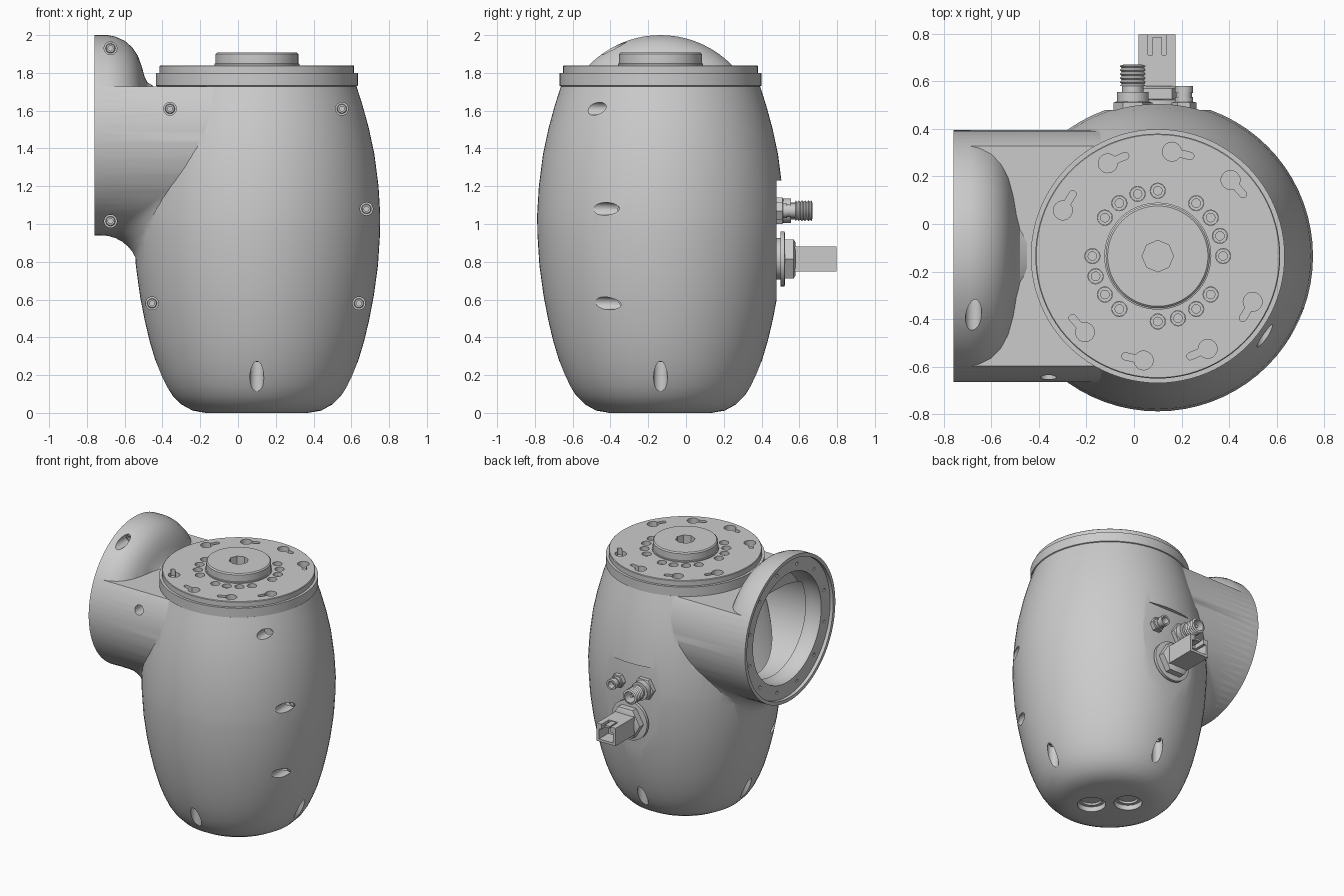
import bpy, bmesh, math
from mathutils import Vector

if "Cube" in bpy.data.objects:
    bpy.data.objects.remove(bpy.data.objects["Cube"])

CX, CY = 0.1, -0.135          # barrel axis
AZ, AR = 1.47, 0.53           # side port axis height and radius
SHELF = 1.73                  # top of the barrel


def make(name, bm, loc=(0, 0, 0), axis=(0, 0, 1)):
    bmesh.ops.recalc_face_normals(bm, faces=bm.faces)
    me = bpy.data.meshes.new(name)
    rot = Vector((0, 0, 1)).rotation_difference(Vector(axis)).to_matrix().to_4x4()
    rot.translation = Vector(loc)
    bm.transform(rot)
    bm.to_mesh(me)
    bm.free()
    ob = bpy.data.objects.new(name, me)
    bpy.context.collection.objects.link(ob)
    return ob


def skin(bm, rings):
    rows = [[bm.verts.new(p) for p in ring] for ring in rings]
    n = len(rows[0])
    for a, b in zip(rows, rows[1:]):
        for i in range(n):
            bm.faces.new((a[i], a[(i + 1) % n], b[(i + 1) % n], b[i]))
    bm.faces.new(rows[0])
    bm.faces.new(rows[-1])


def revolve(name, prof, loc=(0, 0, 0), axis=(0, 0, 1), seg=64):
    """Closed solid from (radius, height) points turned about an axis."""
    bm = bmesh.new()
    skin(bm, [[(r * math.cos(2 * math.pi * i / seg), r * math.sin(2 * math.pi * i / seg), h)
               for i in range(seg)] for r, h in prof])
    return make(name, bm, loc, axis)


def rod(name, r, h0, h1, loc, axis=(0, 0, 1), seg=20):
    return revolve(name, [(r, h0), (r, h1)], loc, axis, seg)


def box(name, loc, dims):
    bm = bmesh.new()
    bmesh.ops.create_cube(bm, size=1)
    bmesh.ops.scale(bm, vec=dims, verts=bm.verts)
    return make(name, bm, loc)


def boolean(ob, *tools, op='DIFFERENCE'):
    for t in tools:
        m = ob.modifiers.new('bool', 'BOOLEAN')
        m.operation, m.solver, m.object = op, 'EXACT', t
        bpy.context.view_layer.objects.active = ob
        bpy.ops.object.modifier_apply(modifier=m.name)
        bpy.data.objects.remove(t, do_unlink=True)


# barrel housing
BARREL = [(.27, 0), (.34, .012), (.4, .045), (.445, .09), (.478, .14), (.507, .2), (.538, .28),
          (.568, .38), (.594, .49), (.619, .62), (.641, .78), (.652, .95), (.653, 1.05),
          (.644, 1.2), (.622, 1.37), (.592, 1.51), (.559, 1.63), (.527, SHELF)]


def barrel_r(z):
    z = min(max(z, 0), SHELF)
    for (r0, z0), (r1, z1) in zip(BARREL, BARREL[1:]):
        if z <= z1:
            return r0 + (r1 - r0) * (z - z0) / (z1 - z0)
    return BARREL[-1][0]


housing = revolve('barrel_housing', BARREL, (CX, CY, 0), seg=72)

# side port: tube about x whose underside flares into the barrel
N, cols = 72, []
for i in range(N):
    t = 2 * math.pi * (i + .5) / N
    s, c = math.sin(t), math.cos(t)
    R = 0.2 * max(0, -c)
    r_end = AR + R
    x_end = CX + .01 - math.sqrt(max(barrel_r(AZ + r_end * c) ** 2 - (r_end * s) ** 2, .03))
    pts = [(-.76, AR)]
    for k in range(9):
        a = k / 8 * math.pi / 2
        pts.append((x_end - max(R, .02) * (1 - math.sin(a)), AR + R * (1 - math.cos(a))))
    pts.append((.05, .38))
    cols.append([(x, CY + r * s, AZ + r * c) for x, r in pts])
bm = bmesh.new()
skin(bm, list(zip(*cols)))
port = make('side_port', bm)
boolean(port, box('shelf_cutter', (0, CY, SHELF + .497), (3, 3, 1)))

# rounded dome closing the upper part of the port
dome = revolve('port_dome', [(AR, -.76), (AR, -.69), (.522, -.65), (.5, -.6), (.465, -.56), (.42, -.53),
                             (.36, -.508), (.31, -.495), (.28, -.48), (.262, -.45), (.2, -.44)],
               (0, CY, AZ), (1, 0, 0), 72)
boolean(port, dome, op='UNION')
boolean(housing, port, op='UNION')

# hollow interior, mouth of the port and its recessed rim
tube = rod('tube_cutter', .40, -.62, -.05, (0, CY, AZ), (1, 0, 0), 64)
boolean(tube, box('tube_trim', (0, CY, 2.16), (3, 3, 1)))
boolean(housing,
        revolve('cavity', [(r - .06, z) for r, z in BARREL if .37 < z < 1.65], (CX, CY, 0)),
        revolve('mouth', [(.4, -.85), (.4, -.66), (.37, -.6), (.3, -.565), (.15, -.55)],
                (0, CY, AZ), (1, 0, 0)),
        tube,
        rod('rim', .505, -.9, -.735, (0, CY, AZ), (1, 0, 0), 64))
for k in range(12):
    a = math.radians(30 * k + 15)
    boolean(housing, rod('rim_hole', .012, -.8, -.7,
                         (0, CY + .45 * math.cos(a), AZ + .45 * math.sin(a)), (1, 0, 0), 10))

# flat connector panel sunk in the back
boolean(housing, box('panel_cutter', (CX, .98, .84), (.8, 1, .78)))


def screw(loc, axis):
    revolve('cap_screw', [(.042, -.03), (.042, .002), (.026, .002), (.026, .026), (.022, .03),
                          (.013, .03), (.013, .012)], loc, axis, 18)


# screw pockets on the front, with surface depth at each spot
for x, z, y in [(-.675, 1.93, -.40), (-.675, 1.015, -.40), (-.36, 1.61, -.646), (.55, 1.61, -.465),
                (.68, 1.08, -.43), (-.455, .58, -.38), (.64, .58, -.41)]:
    boolean(housing, rod('pocket', .034, -.12, .5, (x, y, z), (0, -1, 0)))
    screw((x, y + .12, z), (0, -1, 0))

# screw pockets reaching up from the bottom edge
for k in range(4):
    a = k * math.pi / 2
    p = (CX + .498 * math.cos(a), CY + .498 * math.sin(a))
    boolean(housing, rod('foot_pocket', .037, -.1, .3, (*p, 0)))
    screw((*p, .3), (0, 0, -1))

# two plugged ports in the base
for s in (-1, 1):
    p = (CX - s * .087, CY + s * .087, 0)
    boolean(housing, rod('base_port', .095, -.1, .06, p, seg=32))
    revolve('base_plug', [(.093, .07), (.093, .035), (.07, .035), (.07, .05), (.06, .05)], p, seg=32)

# output flange
top = (CX, CY, 0)
flange = revolve('output_flange', [(.52, 1.725), (.534, 1.732), (.534, 1.8), (.515, 1.8),
                                   (.515, 1.836), (.511, 1.84)], top, seg=96)
for k in range(20):
    if k % 5 != 4:            # bolt circle with four gaps
        a = math.radians(18 * k)
        p = (CX + .275 * math.cos(a), CY + .275 * math.sin(a), 0)
        boolean(flange, rod('bolt_hole', .032, 1.8, 1.9, p))
        revolve('bolt_sleeve', [(.031, 1.79), (.031, 1.812), (.018, 1.812), (.018, 1.795)], p, seg=16)


def keyhole(deg):
    small, big = [Vector((CX + .443 * math.cos(a), CY + .443 * math.sin(a)))
                  for a in (math.radians(deg), math.radians(deg + 10.3))]
    d = small - big
    base = math.atan2(d.y, d.x)
    outline = []
    for c, r, a0, a1 in ((big, .04, 22, 338), (small, .015, -90, 90)):
        for i in range(17):
            a = base + math.radians(a0 + (a1 - a0) * i / 16)
            outline.append((c.x + r * math.cos(a), c.y + r * math.sin(a)))
    bm = bmesh.new()
    skin(bm, [[(x, y, z) for x, y in outline] for z in (1.79, 1.9)])
    return make('keyhole', bm)


for deg in (36, 72, 108, 144):
    boolean(flange, keyhole(deg), keyhole(-deg))

# raised hub with centre socket
hub = revolve('hub', [(.225, 1.83), (.225, 1.848), (.219, 1.85), (.219, 1.9), (.211, 1.908)], top)
boolean(hub, rod('hub_socket', .066, 1.85, 2, top, seg=8))

# threaded round connector
thread = [(.055 - .008 * (k % 2), .10 + .0085 * k) for k in range(11)]
P = (-.005, .48, 1.07)
revolve('connector_nut', [(.082, -.02), (.082, .03), (.07, .035)], P, (0, 1, 0), 6)
revolve('connector_collar', [(.066, .03), (.066, .075), (.045, .075), (.045, .1)] + thread +
        [(.04, .19), (.04, .11), (.012, .11), (.012, .17)], P, (0, 1, 0), 32)

# small capped connector
P = (.21, .48, 1.07)
revolve('small_nut', [(.052, -.02), (.052, .03), (.046, .034)], P, (0, 1, 0), 6)
revolve('small_socket', [(.038, .03), (.038, .055), (.033, .055), (.033, .07), (.038, .07),
                         (.038, .1), (.025, .1), (.025, .05)], P, (0, 1, 0), 24)

# large data connector with a rectangular plug
P = (.1, .48, .815)
revolve('plug_flange', [(.11, -.02), (.11, .02), (.145, .02), (.145, .042), (.125, .045)], P, (0, 1, 0), 48)
revolve('plug_nut', [(.12, .04), (.12, .09), (.1, .1)], P, (0, 1, 0), 6)
plug = box('plug_body', (.097, .68, .815), (.155, .236, .132))
boolean(plug, box('plug_opening', (.097, .77, .805), (.115, .16, .075)),
        box('latch_slot', (.097, .77, .87), (.075, .12, .09)))
box('plug_latch', (.097, .735, .868), (.04, .1, .015))

# smooth shading with sharp edges kept
for ob in list(bpy.context.scene.objects):
    ob.select_set(True)
    bpy.context.view_layer.objects.active = ob
bpy.ops.object.shade_smooth_by_angle(angle=math.radians(32))
